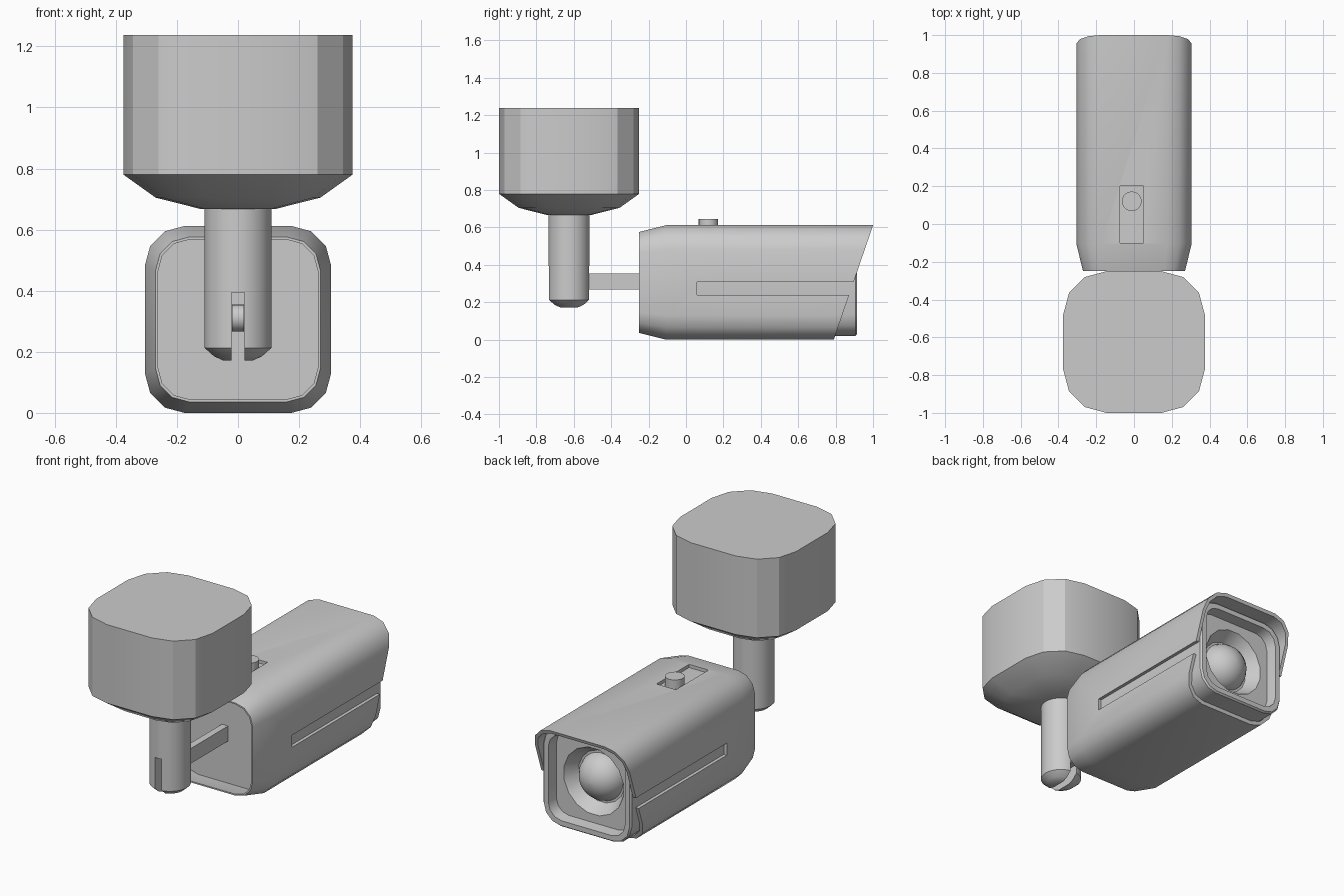
import bpy, bmesh, math
from mathutils import Vector

if "Cube" in bpy.data.objects:
    bpy.data.objects.remove(bpy.data.objects["Cube"])

CZ = 0.306      # height of the camera axis
MY = -0.625     # y of the ceiling mount axis


def rrect(hw, hh, r, n=3):
    """2D rounded rectangle, n segments per corner."""
    pts = []
    for k, (sx, sy) in enumerate([(1, 1), (-1, 1), (-1, -1), (1, -1)]):
        for i in range(n + 1):
            a = math.pi / 2 * (k + i / n)
            pts.append((sx * (hw - r) + r * math.cos(a), sy * (hh - r) + r * math.sin(a)))
    return pts


def circle(r, n=16):
    return [(r * math.cos(2 * math.pi * (i + .5) / n), r * math.sin(2 * math.pi * (i + .5) / n))
            for i in range(n)]


def along_y(pts, y):
    """Place a section across the camera axis; y may depend on height."""
    f = y if callable(y) else (lambda z: y)
    return [Vector((x, f(z + CZ), z + CZ)) for x, z in pts]


def along_z(pts, z):
    return [Vector((x, y + MY, z)) for x, y in pts]


def loft(name, rings, closed=False):
    bm = bmesh.new()
    vs = [[bm.verts.new(p) for p in ring] for ring in rings]
    n = len(vs[0])
    pairs = list(zip(vs, vs[1:])) + ([(vs[-1], vs[0])] if closed else [])
    for a, b in pairs:
        for i in range(n):
            j = (i + 1) % n
            bm.faces.new((a[i], a[j], b[j], b[i]))
    if not closed:
        bm.faces.new(vs[0])
        bm.faces.new(vs[-1])
    bmesh.ops.recalc_face_normals(bm, faces=bm.faces)
    me = bpy.data.meshes.new(name)
    bm.to_mesh(me)
    bm.free()
    ob = bpy.data.objects.new(name, me)
    bpy.context.collection.objects.link(ob)
    return ob


def activate(ob):
    bpy.ops.object.select_all(action='DESELECT')
    ob.select_set(True)
    bpy.context.view_layer.objects.active = ob


def smooth(ob, deg=32):
    activate(ob)
    bpy.ops.object.shade_smooth_by_angle(angle=math.radians(deg))


def cut_box(ob, lo, hi):
    """Subtract an axis-aligned box."""
    lo, hi = Vector(lo), Vector(hi)
    bpy.ops.mesh.primitive_cube_add(size=1, location=(lo + hi) / 2)
    c = bpy.context.object
    c.scale = hi - lo
    c.hide_render = True
    m = ob.modifiers.new("cut", 'BOOLEAN')
    m.operation, m.solver, m.object = 'DIFFERENCE', 'EXACT', c
    activate(ob)
    bpy.ops.object.modifier_apply(modifier=m.name)
    bpy.data.objects.remove(c)


# outer housing: hollow sleeve with slanted front edge
slant = lambda z: 0.79 + 0.3435 * z
outer, inner = rrect(.305, .306, .13), rrect(.286, .287, .115)
housing = loft("housing", [
    along_y(rrect(.27, .27, .11), -.25), along_y(outer, -.105), along_y(outer, slant),
    along_y(inner, slant), along_y(inner, -.105), along_y(rrect(.262, .262, .105), -.25)], True)
cut_box(housing, (-.5, .06, .238), (.5, 1.2, .308))      # side grooves
cut_box(housing, (-.075, -.1, .5), (.05, .2, .7))        # top slot
smooth(housing)

# inner body with front rim, recessed face and lens funnel
core = rrect(.284, .285, .113)
body = loft("inner_body", [
    along_y(core, -.12), along_y(core, .905), along_y(rrect(.276, .277, .106), .915),
    along_y(rrect(.247, .248, .085), .915), along_y(rrect(.24, .241, .08), .85),
    along_y(circle(.195), .85), along_y(circle(.15), .775)])
smooth(body)

# domed lens
R, base = .14, .745
steps = [math.radians(a) for a in (0, 15, 30, 45, 60, 75, 88)]
lens = loft("lens", [along_y(circle(R * math.cos(a), 32), base + R * math.sin(a)) for a in steps])
smooth(lens, 40)

# screw on top
bpy.ops.mesh.primitive_cylinder_add(vertices=24, radius=.052, depth=.06, location=(-.012, .12, .615))
bpy.context.object.name = "top_screw"
smooth(bpy.context.object)

# ceiling mount box
box = rrect(.375, .375, .23)
mount = loft("mount_box", [along_z(box, 1.238), along_z(box, .78),
                           along_z(rrect(.27, .27, .17), .705), along_z(rrect(.12, .12, .11), .667)])
smooth(mount, 25)

# hanging post with a slot for the arm
post = loft("post", [along_z(circle(r, 32), z) for r, z in
                     ((.11, .69), (.11, .213), (.08, .186), (.05, .172))])
cut_box(post, (-.021, -.8, .1), (.021, -.45, .395))
smooth(post)

# arm with rounded pivot end
prof = [(MY - .044 * math.sin(math.pi * i / 10), .311 + .044 * math.cos(math.pi * i / 10))
        for i in range(11)] + [(-.11, .267), (-.11, .355)]
arm = loft("arm", [[Vector((x, y, z)) for y, z in prof] for x in (-.02, .02)])
smooth(arm)
